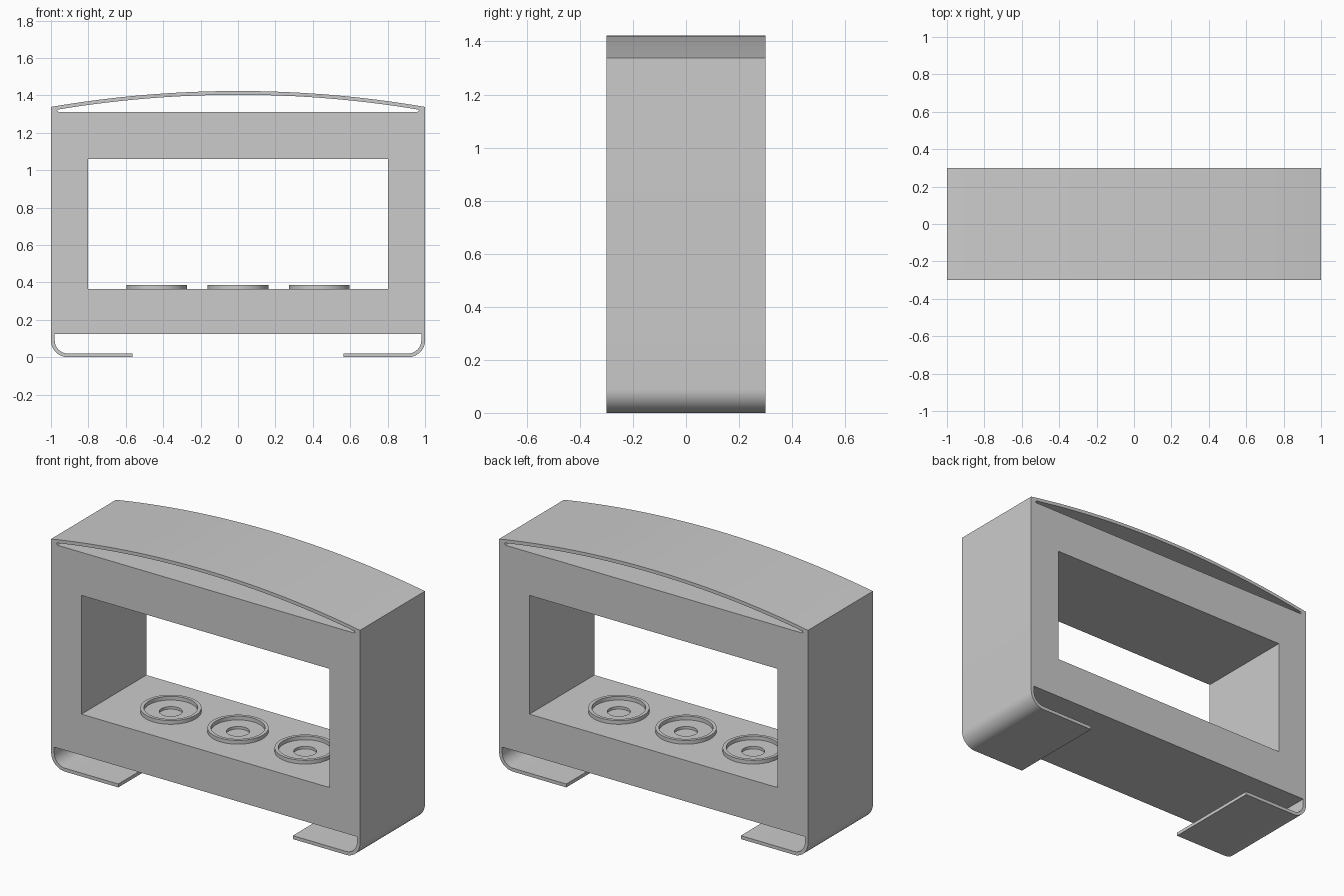
import bpy, bmesh, math
from mathutils import Vector

cube = bpy.data.objects.get("Cube")
if cube:
    bpy.data.objects.remove(cube, do_unlink=True)

grey = bpy.data.materials.new("plain grey")
grey.use_nodes = True
COLOUR = (0.6, 0.6, 0.6, 1)
grey.diffuse_color = COLOUR
grey.node_tree.nodes["Principled BSDF"].inputs["Base Color"].default_value = COLOUR

DEPTH, WALL = 0.6, 0.02
FLOOR, BASE = 0.365, 0.125
ROOF_TOP, ROOF_R = 1.423, 5.92


def finish(bm, name):
    bmesh.ops.recalc_face_normals(bm, faces=bm.faces)
    mesh = bpy.data.meshes.new(name)
    bm.to_mesh(mesh)
    bm.free()
    mesh.materials.append(grey)
    obj = bpy.data.objects.new(name, mesh)
    bpy.context.collection.objects.link(obj)
    return obj


def smooth(obj):
    bpy.ops.object.select_all(action='DESELECT')
    obj.select_set(True)
    bpy.context.view_layer.objects.active = obj
    bpy.ops.object.shade_smooth_by_angle(angle=math.radians(30))


def roof_arc(half_width, radius, steps=48):
    """Points of the shallow roof curve from left to right."""
    centre = ROOF_TOP - ROOF_R
    a = math.asin(half_width / radius)
    angles = [a - 2 * a * i / steps for i in range(steps + 1)]
    return [(radius * math.sin(t), centre + radius * math.cos(t)) for t in angles]


def corner(cx, cz, r, start, end, steps=12):
    angles = [math.radians(start + (end - start) * i / steps) for i in range(steps + 1)]
    return [(cx + r * math.cos(t), cz + r * math.sin(t)) for t in angles]


def revolve(name, profile, x, segments=64):
    """Closed solid turned around the vertical axis at x."""
    bm = bmesh.new()
    verts = [bm.verts.new((r, 0, z)) for r, z in profile]
    for a, b in zip(verts, verts[1:] + verts[:1]):
        bm.edges.new((a, b))
    bmesh.ops.spin(bm, geom=bm.verts[:] + bm.edges[:], cent=(0, 0, 0), axis=(0, 0, 1),
                   angle=math.tau, steps=segments, use_duplicate=False)
    bmesh.ops.remove_doubles(bm, verts=bm.verts, dist=1e-5)
    obj = finish(bm, name)
    obj.location.x = x
    return obj


# Frame outline: arched roof, straight sides, curled feet
R = 0.09
foot = (corner(1 - R, R, R, 0, -90) + [(0.565, 0), (0.565, WALL)]
        + corner(1 - R, R, R - WALL, -90, 0) + [(1 - WALL, BASE)])
outline = list(reversed(roof_arc(1, ROOF_R))) + foot + [(-x, z) for x, z in reversed(foot)]
outline = outline if outline[0][0] < 0 else roof_arc(1, ROOF_R) + foot

# Gap under the roof and the main opening
gap = roof_arc(0.962, ROOF_R - WALL) + [(-0.967, 1.317), (-0.96, 1.312), (0.96, 1.312), (0.967, 1.317)]
opening = [(-0.803, FLOOR), (0.803, FLOOR), (0.803, 1.06), (-0.803, 1.06)]

bm = bmesh.new()
for loop in (outline, gap, opening):
    verts = [bm.verts.new((x, -DEPTH / 2, z)) for x, z in loop]
    for a, b in zip(verts, verts[1:] + verts[:1]):
        bm.edges.new((a, b))
bmesh.ops.triangle_fill(bm, edges=bm.edges[:], use_beauty=True, normal=Vector((0, -1, 0)))
bmesh.ops.dissolve_limit(bm, angle_limit=0.001, verts=[], edges=bm.edges[:])
new = bmesh.ops.extrude_face_region(bm, geom=bm.faces[:], use_keep_orig=True)
bmesh.ops.translate(bm, vec=(0, DEPTH, 0),
                    verts=[g for g in new["geom"] if isinstance(g, bmesh.types.BMVert)])
frame = finish(bm, "frame")

# Holder rings on the floor, each around a shallow round pit
for side, x in (("right", -0.435), ("middle", 0), ("left", 0.435)):
    ring = revolve(side + "_holder_ring", [(0.143, FLOOR - 0.005), (0.162, FLOOR - 0.005),
                                           (0.162, FLOOR + 0.022), (0.143, FLOOR + 0.022)], x)
    smooth(ring)
    pit = bmesh.new()
    bmesh.ops.create_cone(pit, cap_ends=True, segments=48, radius1=0.061, radius2=0.061, depth=0.04)
    cutter = finish(pit, side + "_pit_cutter")
    cutter.location = (x, 0, FLOOR + 0.005)
    cutter.hide_render = True
    cutter.hide_set(True)
    cut = frame.modifiers.new(side + "_pit", 'BOOLEAN')
    cut.object = cutter
    cut.operation = 'DIFFERENCE'
    cut.solver = 'EXACT'

# Apply the cuts, then remove the cutters
bpy.context.view_layer.update()
bpy.context.view_layer.objects.active = frame
for name in [m.name for m in frame.modifiers]:
    bpy.ops.object.modifier_apply(modifier=name)
for obj in [o for o in bpy.data.objects if o.name.endswith("_pit_cutter")]:
    bpy.data.objects.remove(obj, do_unlink=True)
smooth(frame)
